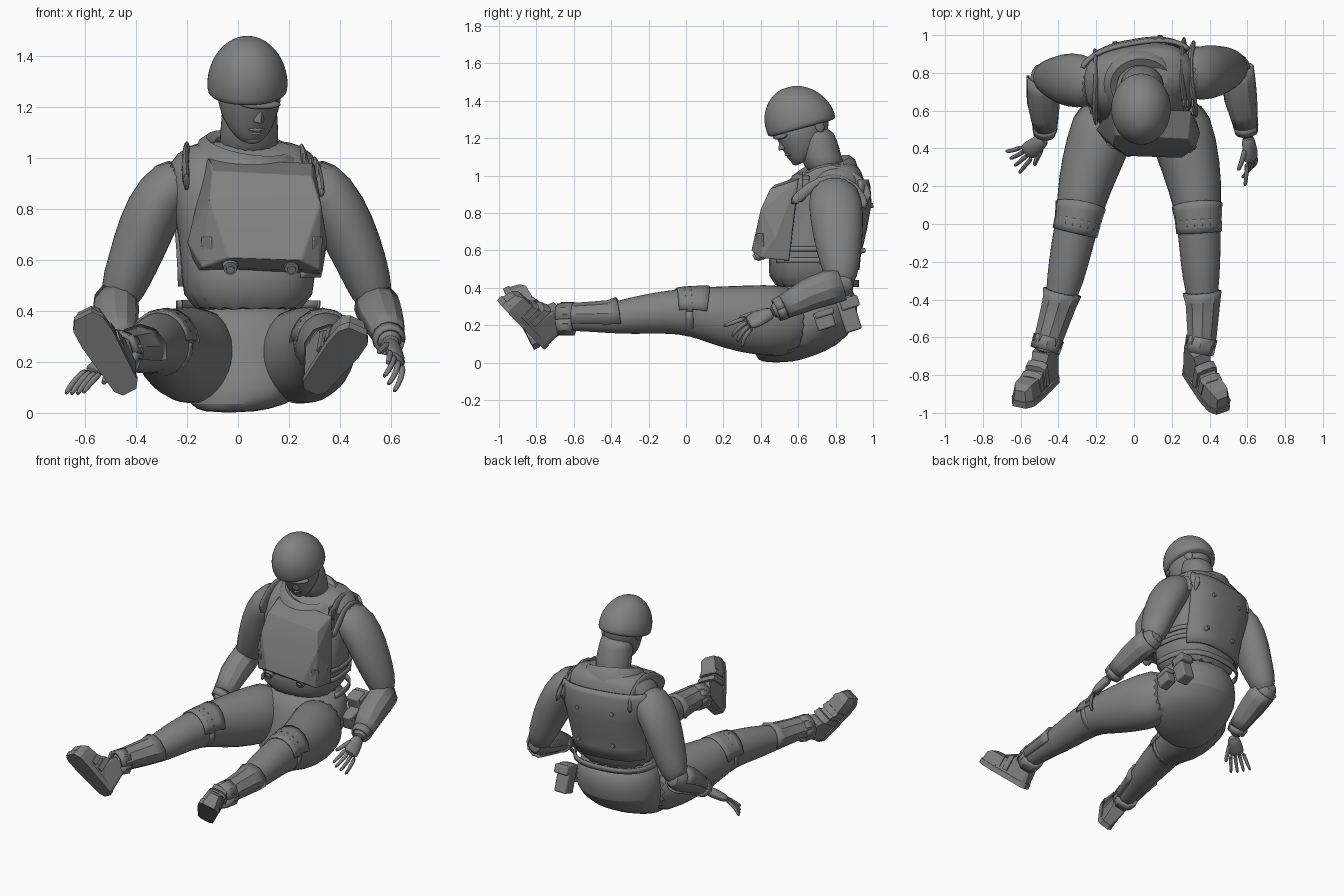
import bpy, bmesh
from math import sin, cos, pi, radians
from mathutils import Vector, Matrix

cube = bpy.data.objects.get("Cube")
if cube:
    bpy.data.objects.remove(cube, do_unlink=True)

grey = bpy.data.materials.new("plain grey")
grey.use_nodes = True
grey.diffuse_color = (0.22, 0.22, 0.22, 1)
grey.node_tree.nodes["Principled BSDF"].inputs["Base Color"].default_value = (0.22, 0.22, 0.22, 1)
X, Y, Z = Vector((1, 0, 0)), Vector((0, 1, 0)), Vector((0, 0, 1))


def finish(name, bm, mat=None, angle=35, subsurf=0, thick=0, bevel=0):
    bmesh.ops.recalc_face_normals(bm, faces=bm.faces)
    if mat:
        bm.transform(mat)
    mesh = bpy.data.meshes.new(name)
    bm.to_mesh(mesh)
    bm.free()
    ob = bpy.data.objects.new(name, mesh)
    bpy.context.collection.objects.link(ob)
    mesh.materials.append(grey)
    bpy.ops.object.select_all(action='DESELECT')
    ob.select_set(True)
    bpy.context.view_layer.objects.active = ob
    bpy.ops.object.shade_smooth_by_angle(angle=radians(angle))
    if subsurf:
        ob.modifiers.new("smooth", 'SUBSURF').levels = subsurf
        ob.modifiers["smooth"].render_levels = subsurf
    if thick:
        m = ob.modifiers.new("thickness", 'SOLIDIFY')
        m.thickness, m.offset = thick, 0
    if bevel:
        m = ob.modifiers.new("bevel", 'BEVEL')
        m.width, m.segments = bevel, 2
    return ob


def loft(name, secs, ref=None, sides=18, arc=None, power=1, twist=0, **kw):
    """Rings (x, y, z, width, height) skinned along a path; no ref means level rings."""
    bm = bmesh.new()
    pts = [Vector(s[:3]) for s in secs]
    rings = []
    for i, s in enumerate(secs):
        a, b = X, Y
        if ref:
            n = (pts[min(i + 1, len(pts) - 1)] - pts[max(i - 1, 0)]).normalized()
            a = ref.cross(n).normalized()
            b = n.cross(a)
        elif twist:
            a, b = (Matrix.Rotation(radians(twist), 3, 'Z') @ v for v in (X, Y))
        lo, hi = arc or (0, 360)
        ring = []
        for k in range(sides + (1 if arc else 0)):
            t = radians(lo + (hi - lo) * k / sides)
            c, d = cos(t), sin(t)
            c, d = (abs(v) ** power * (1 if v > 0 else -1) for v in (c, d))
            ring.append(bm.verts.new(pts[i] + a * c * s[3] + b * d * s[4]))
        rings.append(ring)
    for p, q in zip(rings, rings[1:]):
        for k in range(sides):
            j = (k + 1) % len(p)
            bm.faces.new((p[k], p[j], q[j], q[k]))
    if not arc:
        bm.faces.new(rings[0])
        bm.faces.new(rings[-1])
    return finish(name, bm, **kw)


def hull(name, points, mat=None, **kw):
    bm = bmesh.new()
    for p in points:
        bm.verts.new(p)
    res = bmesh.ops.convex_hull(bm, input=bm.verts)
    bmesh.ops.delete(bm, geom=list({v for v in res["geom_interior"] if isinstance(v, bmesh.types.BMVert)}), context='VERTS')
    kw.setdefault("angle", 20)
    return finish(name, bm, mat, **kw)


def mirrored(points):
    return [(x, s * y, z) for x, y, z in points for s in (1, -1)]


def ball(name, loc, scale, mat=Matrix()):
    bm = bmesh.new()
    bmesh.ops.create_uvsphere(bm, u_segments=20, v_segments=12, radius=1)
    return finish(name, bm, mat @ Matrix.Translation(loc) @ Matrix.Diagonal((*scale, 1)), angle=60)


def box(name, loc, size, rot=Matrix(), bevel=0.01):
    bm = bmesh.new()
    bmesh.ops.create_cube(bm, size=1)
    return finish(name, bm, Matrix.Translation(loc) @ rot @ Matrix.Diagonal((*size, 1)), bevel=bevel)


def disc(name, loc, axis, r, depth):
    bm = bmesh.new()
    bmesh.ops.create_cone(bm, cap_ends=True, segments=16, radius1=r, radius2=r * 0.8, depth=depth)
    return finish(name, bm, Matrix.Translation(loc) @ Vector(axis).to_track_quat('Z', 'Y').to_matrix().to_4x4())


def piece(limb, t0, t1, grow, steps=4):
    """Sections of a limb between two stations, enlarged."""
    out = []
    for i in range(steps + 1):
        t = t0 + (t1 - t0) * i / steps
        k = min(int(t), len(limb) - 2)
        s = [p + (q - p) * (t - k) for p, q in zip(limb[k], limb[k + 1])]
        out.append(s[:3] + [s[3] + grow, s[4] + grow])
    return out


# Pelvis, torso and vest
loft("pelvis", [(-.04, .48, .0, .1, .08), (.0, .52, .03, .19, .15), (.04, .59, .09, .26, .23),
                (.04, .655, .2, .305, .265), (.04, .675, .33, .285, .25), (.04, .68, .44, .235, .205)], subsurf=1)
torso = [(.04, .67, .37, .26, .23), (.04, .67, .55, .265, .235), (.04, .71, .7, .275, .23),
         (.03, .75, .85, .3, .215), (.025, .765, .95, .315, .19), (.025, .785, 1.02, .275, .15), (.03, .8, 1.075, .19, .105)]
loft("torso", torso, power=.8, twist=8, subsurf=1)
loft("vest_back", piece(torso, .7, 4.4, .008, 8), arc=(28, 152), power=.75, twist=10, thick=.018)
loft("belt", piece(torso, .2, .4, .014, 1), arc=(-15, 190), twist=6, power=.8, sides=24, thick=.012)
for t in (.9, 1.3):
    loft("side_strap", piece(torso, t, t + .18, .014, 1), arc=(-55, 40), power=.8, twist=8, thick=.012)
hull("chest_plate", [(-.12, .62, 1.0), (.3, .6, .98), (-.1, .47, .95), (.29, .45, .93), (-.11, .415, .84),
                     (.325, .4, .82), (-.04, .36, .61), (.25, .35, .6), (-.2, .5, .67), (.35, .48, .67),
                     (-.14, .42, .57), (.32, .4, .56), (-.16, .56, .55), (.33, .55, .545)], bevel=.006, angle=15)
for x, y, sx in ((-.115, .425, -.62), (.303, .405, .7)):
    rot = Vector((sx, -.8, -.15)).to_track_quat('Z', 'Y').to_matrix().to_4x4()
    box("plate_buckle", (x, y, .655), (.05, .075, .03), rot, .004)
for x in (-.03, .21):
    disc("plate_knob", (x, .395, .578), (0, -1, -.5), .034, .05)
    disc("plate_knob_centre", (x, .387, .573), (0, -1, -.5), .02, .055)
for x, z in ((-.1, .84), (.14, .84), (-.08, .6), (.16, .6)):
    disc("back_rivet", (x, .965 + .14 * x - (.045 if z < .7 else 0), z), (-.15, 1, .1), .016, .03)

# Shoulder straps and collar
straps = [[(.28, .56, .87), (.27, .65, .96), (.245, .78, 1.025), (.25, .91, .97), (.27, .965, .84)],
          [(-.2, .53, .89), (-.21, .62, .97), (-.2, .74, 1.035), (-.2, .86, .98), (-.21, .9, .84)]]
for path in straps:
    loft("shoulder_strap", [(*p, .06, .016) for p in path], ref=X, sides=10, subsurf=1)
loft("strap_edge", [(x + .05, y, z - .025, .03, .016) for x, y, z in straps[0]], ref=X, sides=10, subsurf=1)
for i in range(3):
    box("strap_clip", (.26 + .025 * i, .64, .99 - .02 * i), (.012, .04, .06), bevel=.003)
bm = bmesh.new()
ring = []
for i in range(28):
    a = 2 * pi * i / 28
    c, s = cos(a), sin(a)
    ring.append([bm.verts.new((.04 + c * (.165 + o), .735 + s * (.14 + o), 1.04 + .045 * s - .025 * c + h))
                 for o, h in ((.05, -.06), (.03, .0), (.0, .02), (-.035, .0), (-.03, -.05))])
for p, q in zip(ring, ring[1:] + ring[:1]):
    for j in range(5):
        bm.faces.new((p[j], p[(j + 1) % 5], q[(j + 1) % 5], q[j]))
finish("collar", bm, angle=50)

# Head, tilted down and turned a little
loft("neck", [(.04, .75, 1.0, .125, .11), (.045, .725, 1.1, .115, .11), (.045, .695, 1.2, .11, .112),
              (.045, .68, 1.26, .1, .1)], subsurf=1)
head = Matrix.Translation((.045, .62, 1.22)) @ Matrix.Rotation(radians(20), 4, 'Z') @ Matrix.Rotation(radians(25), 4, 'X')
loft("face", [(0, -.075, -.137, .035, .025), (0, -.055, -.12, .065, .06), (0, -.02, -.08, .098, .105),
              (0, .01, -.03, .118, .142), (0, .02, .03, .126, .158), (0, .02, .1, .125, .16)], mat=head, subsurf=1, angle=60)
hull("nose", [(0, -.125, .035), (.012, -.12, .03), (-.012, -.12, .03), (0, -.158, -.02), (.024, -.13, -.025),
              (-.024, -.13, -.025), (0, -.12, -.035)], head, bevel=.006, angle=70)
ball("brow", (0, -.115, .045), (.085, .032, .016), head)
ball("upper_lip", (0, -.112, -.062), (.036, .02, .01), head)
ball("lower_lip", (0, -.106, -.08), (.031, .02, .01), head)
ball("chin", (0, -.09, -.115), (.035, .025, .022), head)
for s in (-1, 1):
    ball("ear", (s * .122, .055, .02), (.013, .028, .04), head @ Matrix.Rotation(s * .15, 4, 'Z'))
cap = Matrix.Translation((.037, .62, 1.258)) @ Matrix.Rotation(radians(15.5), 4, 'X')
dome = [(0, 0, -.008, .146, .176), (0, 0, 0, .155, .187)]
for i in range(9):
    a = i * pi / 18
    dome.append((0, -.016 * sin(a), .03 + .2 * sin(a), max(.16 * cos(a) ** 1.05, .02), max(.19 * cos(a) ** 1.05, .02)))
loft("beanie", dome, sides=28, mat=cap, subsurf=1, angle=50)


# Hands with curled fingers
def hand(side, wrist, d, n, curls):
    d = Vector(d).normalized()
    s = d.cross(Vector(n)).normalized()
    n = s.cross(d)
    w = Vector(wrist)
    palm = [(*(w + d * t), a, b) for t, a, b in ((-.03, .036, .032), (.025, .045, .032), (.085, .054, .029), (.125, .046, .02))]
    loft(side + "_palm", palm, ref=n, sides=12, subsurf=1)
    thumb = 1 if side == "left" else -1
    for i, curl in enumerate(curls):
        if i < 4:
            p, v, r = w + d * .11 + s * thumb * (.039 - i * .026), d + s * thumb * (.2 - .13 * i), .0145
        else:
            p, v, r = w + d * .025 + s * thumb * .03, d * .8 + s * thumb * .35, .018
        secs = [(*p, r, r)]
        for length in (.055, .045, .036):
            v = Matrix.Rotation(-radians(curl), 3, s) @ v.normalized()
            p = p + v * length
            r *= .88
            secs.append((*p, r, r))
        loft(side + "_finger", secs, ref=s, sides=8, subsurf=1)


# Arms
arms = {
    "left": ([(.25, .78, .95, .10, .12), (.36, .8, .86, .115, .15), (.43, .81, .72, .115, .14), (.49, .82, .58, .1, .12),
              (.53, .83, .46, .085, .09), (.545, .82, .4, .045, .06)],
             [(.54, .9, .43, .05, .05), (.545, .82, .42, .08, .085), (.565, .66, .365, .075, .075),
              (.59, .53, .3, .055, .055), (.6, .45, .265, .04, .04)]),
    "right": ([(-.19, .74, .95, .10, .12), (-.3, .76, .86, .115, .15), (-.365, .765, .72, .115, .14), (-.415, .77, .58, .1, .115),
               (-.46, .78, .47, .09, .09), (-.47, .77, .4, .045, .06)],
              [(-.475, .85, .45, .05, .05), (-.48, .77, .43, .08, .085), (-.48, .64, .36, .075, .075),
               (-.47, .52, .28, .055, .055), (-.48, .45, .225, .04, .04)])}
for side, (upper, fore) in arms.items():
    loft(side + "_upper_arm", upper, ref=Y, subsurf=1)
    loft(side + "_forearm", fore, ref=Z, subsurf=1)
    loft(side + "_arm_guard", piece(fore, .9, 3.1, .006), ref=Z, sides=9, arc=(-100, 190), thick=.014, angle=25)
    loft(side + "_wrist_cuff", piece(fore, 3.1, 3.6, .008, 1), ref=Z, sides=12, arc=(0, 360), thick=.012)
hand("left", (.605, .44, .26), (.15, -.88, -.4), (.75, -.2, .6), (4, 18, 22, 24, 8))
hand("right", (-.49, .44, .215), (-.66, -.52, -.44), (-.2, -.4, .9), (4, 8, 11, 14, 6))

# Legs with knee pads, shin guards and boots
legs = {
    "left": ([(.2, .64, .22, .18, .2), (.28, .4, .225, .17, .195), (.325, .2, .245, .145, .168), (.34, .03, .275, .118, .13),
              (.35, -.12, .27, .112, .115), (.355, -.3, .25, .1, .1), (.365, -.42, .235, .075, .078),
              (.36, -.6, .235, .06, .065), (.335, -.72, .23, .055, .06)], (.3, -.785, .1), (.46, -.985, .305)),
    "right": ([(-.12, .64, .22, .18, .2), (-.2, .4, .225, .17, .195), (-.265, .2, .245, .145, .168), (-.295, .03, .275, .118, .13),
               (-.33, -.12, .27, .112, .115), (-.365, -.3, .25, .1, .1), (-.395, -.42, .235, .075, .078),
               (-.45, -.6, .235, .06, .065), (-.48, -.7, .24, .055, .06)], (-.44, -.83, .105), (-.63, -.99, .415))}
for side, (leg, heel, toe) in legs.items():
    loft(side + "_leg", leg, ref=Z, subsurf=1)
    loft(side + "_knee_pad", piece(leg, 2.6, 3.5, .002), ref=Z, sides=8, arc=(5, 175), thick=.01, angle=25)
    loft(side + "_knee_strap", piece(leg, 3, 3.25, .001, 1), ref=Z, arc=(0, 360), thick=.008)
    loft(side + "_shin_guard", piece(leg, 5.5, 7.4, .01), ref=Z, sides=6, arc=(-20, 200), thick=.02, angle=20)
    loft(side + "_boot_cuff", piece(leg, 7, 7.7, .014, 2), ref=Z, sides=8, arc=(0, 360), thick=.02, angle=20)
    h, a = Vector(heel), Vector(leg[-1][:3])
    f = (Vector(toe) - h).normalized()
    u = (a - h - f * (a - h).dot(f)).normalized()
    m = Matrix((f, u.cross(f), u)).transposed().to_4x4()
    m.translation = h
    outline = [(-.03, .03), (0, .052), (.1, .052), (.23, .07), (.31, .066), (.35, .04)]
    hull(side + "_sole", mirrored([(x, y, z) for x, y in outline for z in (0, .035)]), m)
    hull(side + "_boot_heel", mirrored([(-.025, .03, .03), (.0, .048, .03), (.13, .05, .03), (-.01, .045, .17),
                                        (.12, .045, .17), (.0, .05, .21), (.1, .05, .21)]), m)
    hull(side + "_boot_vamp", mirrored([(.08, .05, .03), (.24, .064, .03), (.1, .045, .17), (.24, .05, .09)]), m)
    hull(side + "_toe_cap", mirrored([(.22, .066, .03), (.31, .062, .03), (.345, .036, .03), (.22, .052, .12),
                                      (.3, .048, .115), (.335, .03, .09)]), m)
    for x, top in ((.13, .165), (.19, .13)):
        hull(side + "_boot_strap", mirrored([(x + i, y, z) for i in (0, .035)
                                             for y, z in ((.067, .05), (.058, top - i * .5), (.03, top + .012 - i * .5))]), m)

# Belt pouches on the left hip
tilt = Matrix.Rotation(radians(18), 4, 'X')
box("large_pouch", (.31, .87, .26), (.09, .09, .19), tilt)
box("large_pouch_flap", (.315, .875, .32), (.1, .1, .06), tilt)
box("small_pouch", (.345, .74, .23), (.07, .1, .1), tilt)
box("small_pouch_flap", (.35, .74, .265), (.075, .105, .035), tilt)
